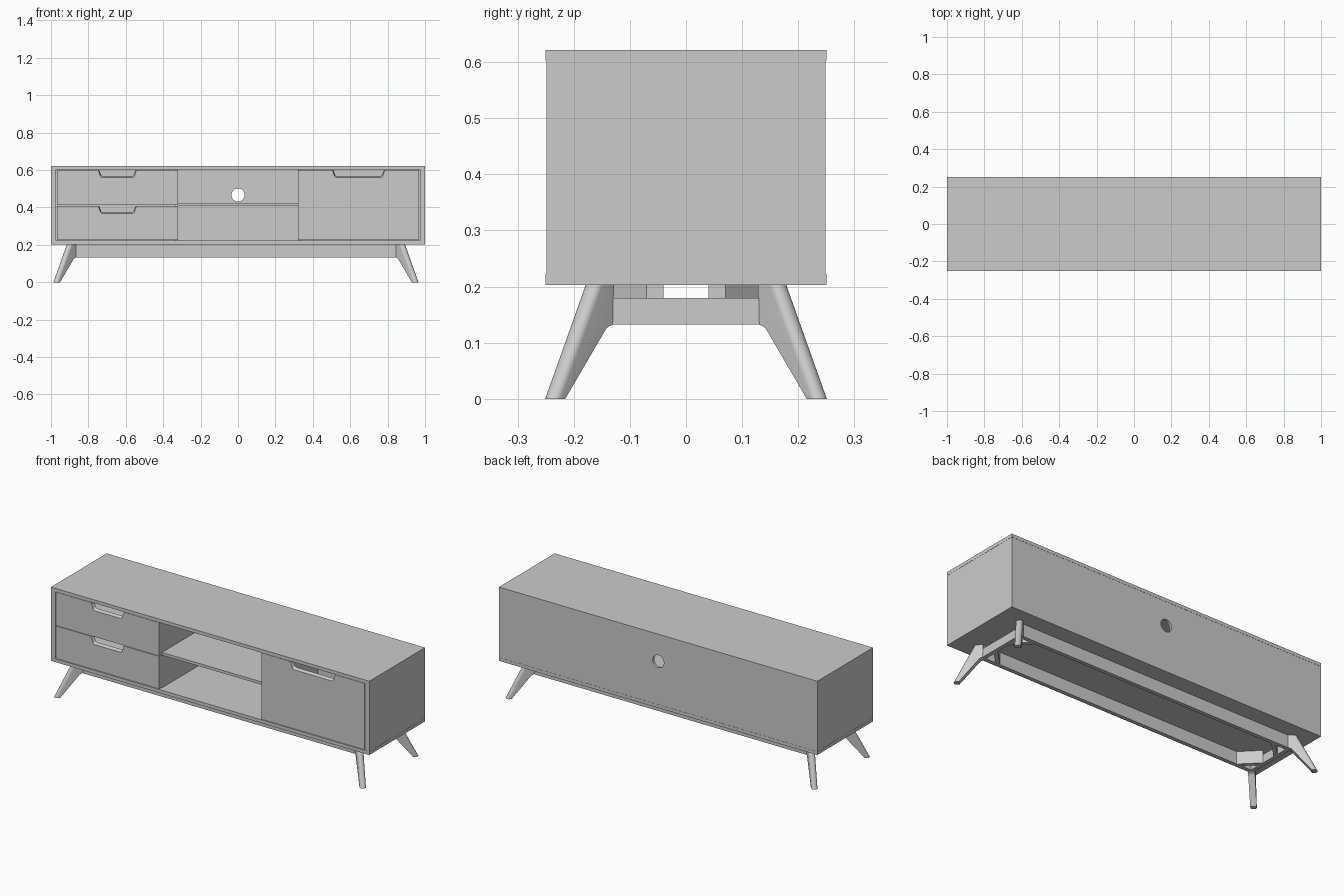
import bpy, bmesh, math
from mathutils import Vector

if "Cube" in bpy.data.objects:
    bpy.data.objects.remove(bpy.data.objects["Cube"])


def finish(name, bm):
    bmesh.ops.recalc_face_normals(bm, faces=bm.faces)
    mesh = bpy.data.meshes.new(name)
    bm.to_mesh(mesh)
    bm.free()
    ob = bpy.data.objects.new(name, mesh)
    bpy.context.collection.objects.link(ob)
    return ob


def loft(name, sections):
    """Skin equal-length point loops and cap both ends."""
    bm = bmesh.new()
    loops = [[bm.verts.new(p) for p in s] for s in sections]
    n = len(loops[0])
    for a, b in zip(loops, loops[1:]):
        for i in range(n):
            j = (i + 1) % n
            bm.faces.new((a[i], a[j], b[j], b[i]))
    bm.faces.new(loops[0])
    bm.faces.new(loops[-1])
    return finish(name, bm)


def box(name, x0, x1, y0, y1, z0, z1):
    return loft(name, [[(x0, y0, z), (x1, y0, z), (x1, y1, z), (x0, y1, z)] for z in (z0, z1)])


def smooth(ob, angle=35):
    bpy.ops.object.select_all(action='DESELECT')
    bpy.context.view_layer.objects.active = ob
    ob.select_set(True)
    bpy.ops.object.shade_smooth_by_angle(angle=math.radians(angle))


# Cabinet case
box("top_panel", -1, 1, -.25, .25, .603, .622)
box("bottom_panel", -1, 1, -.25, .25, .203, .222)
for side, s in (("left", -1), ("right", 1)):
    xs = sorted((s * .973, s * .999))
    box(side + "_side_panel", *xs, -.249, .249, .222, .603)
    xs = sorted((s * .32, s * .338))
    box(side + "_divider", *xs, -.229, .235, .222, .603)
box("middle_shelf", -.32, .32, -.225, .235, .407, .423)

# Back panel with cable hole
back = box("back_panel", -.973, .973, .235, .249, .222, .603)
bpy.ops.mesh.primitive_cylinder_add(vertices=48, radius=.035, depth=.2,
                                    location=(0, .242, .467), rotation=(math.pi / 2, 0, 0))
cutter = bpy.context.object
cutter.hide_render = True
mod = back.modifiers.new("cable_hole", 'BOOLEAN')
mod.operation = 'DIFFERENCE'
mod.object = cutter
mod.solver = 'EXACT'
bpy.context.view_layer.objects.active = back
bpy.ops.object.modifier_apply(modifier=mod.name)
bpy.data.objects.remove(cutter)


def front(name, x0, x1, z0, z1, half):
    """Front board with a rounded finger notch in its top edge."""
    cx = (x0 + x1) / 2

    def outline(y, depth, hw):
        right, r = [(hw, 0)], .014
        for i in range(7):
            a = math.radians(-15 - 75 * i / 6)
            right.append((hw - .023 + r * math.cos(a), -depth + r + r * math.sin(a)))
        notch = right + [(-x, z) for x, z in reversed(right)]
        return ([(x0, y, z0), (x1, y, z0), (x1, y, z1)]
                + [(cx + x, y, z1 + z) for x, z in notch] + [(x0, y, z1)])
    loft(name, [outline(-.249, .041, half), outline(-.23, .034, half - .004)])


# Drawer and door fronts
front("upper_drawer_front", -.969, -.321, .412, .601, .102)
front("lower_drawer_front", -.969, -.321, .225, .409, .102)
front("door_front", .321, .969, .225, .601, .14)

# Drawer boxes behind the fronts
for name, z0, z1 in (("upper", .418, .56), ("lower", .232, .37)):
    box(name + "_drawer_base", -.955, -.35, -.23, .21, z0, z0 + .01)
    box(name + "_drawer_back", -.955, -.35, .2, .212, z0, z1)
    box(name + "_drawer_left", -.955, -.943, -.23, .2, z0, z1)
    box(name + "_drawer_right", -.362, -.35, -.23, .2, z0, z1)

# Base frame, set slightly left of centre
CX, RX, RY = -.011, .88, .155
for name, s in (("front", -1), ("back", 1)):
    ys = sorted((s * RY, s * (RY - .022)))
    box(name + "_rail", CX - RX + .006, CX + RX - .006, *ys, .132, .203)
for name, s in (("left", -1), ("right", 1)):
    xs = sorted((CX + s * RX, CX + s * (RX - .022)))
    box(name + "_rail", *xs, -RY, RY, .132, .18)


# Splayed legs: rounded outer edge, flat inner edge, set on the diagonal
def leg_section(z, inner, outer, r, sx, sy):
    pts = [(inner, -r)]
    pts += [(outer + r * math.cos(a), r * math.sin(a))
            for a in [math.pi * (i / 16 - .5) for i in range(17)]]
    pts.append((inner, r))
    k = math.sqrt(.5)
    return [(CX + sx * (RX + (s - t) * k), sy * (RY + (s + t) * k), z) for s, t in pts]


def leg_outer(z):
    return .113 - .105 * z / .203


PROFILE = [(0, .101), (.119, .004), (.125, -.001), (.129, -.007), (.132, -.017), (.203, -.02)]
for yn, sy in (("front", -1), ("back", 1)):
    for xn, sx in (("left", -1), ("right", 1)):
        leg = loft(f"{yn}_{xn}_leg", [leg_section(z, inner, leg_outer(z), .016 + .01 * z, sx, sy)
                                      for z, inner in PROFILE])
        smooth(leg)
        # Diagonal corner brace inside the frame
        a, b = (RX - .115, RY - .022), (RX - .022, RY - .115)
        brace = [a, b, (b[0], b[1] + .03), (a[0] + .03, a[1])]
        loft(f"{yn}_{xn}_brace", [[(CX + sx * x, sy * y, z) for x, y in brace]
                                  for z in (.132, .203)])
